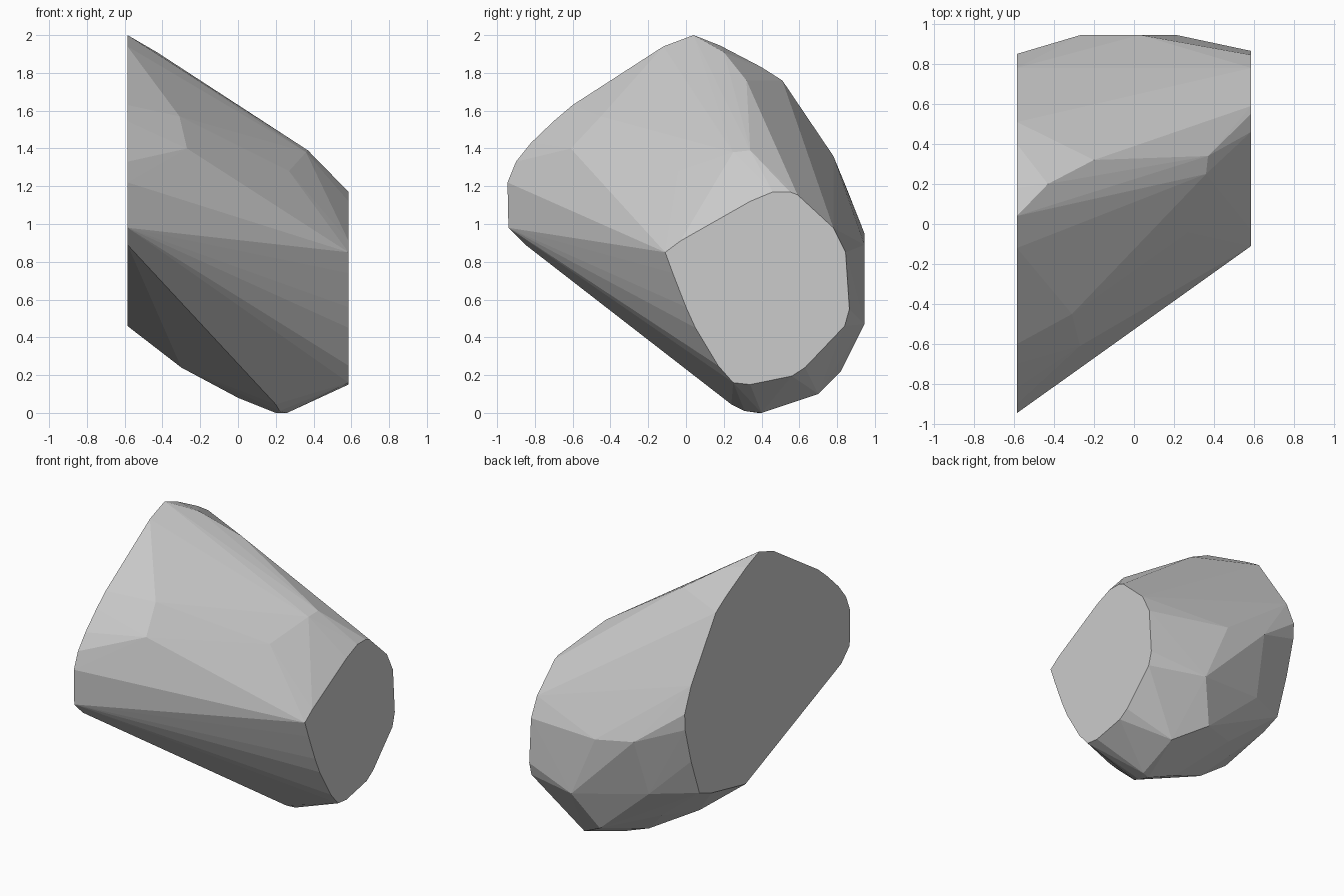
import bpy
import bmesh
import math

HALF_WIDTH = 0.585

# Large flat end cap outline (y, z) on the left side
left_cap = [
    (-0.945, 1.22), (-0.90, 1.33), (-0.82, 1.43), (-0.70, 1.545), (-0.60, 1.63),
    (-0.24, 1.86), (-0.12, 1.94), (0.04, 2.0), (0.18, 1.945), (0.40, 1.83),
    (0.51, 1.76), (0.78, 1.36), (0.85, 1.19), (0.845, 1.08), (0.78, 0.84),
    (0.69, 0.59), (0.56, 0.54), (0.19, 0.46), (-0.85, 0.89), (-0.94, 0.98),
]

# Smaller flat end cap outline (y, z) on the right side
right_cap = [
    (-0.11, 0.85), (-0.03, 0.91), (0.34, 1.12), (0.46, 1.17), (0.55, 1.17),
    (0.59, 1.155), (0.78, 0.98), (0.845, 0.85), (0.865, 0.55), (0.84, 0.46),
    (0.63, 0.24), (0.56, 0.195), (0.34, 0.15), (0.25, 0.16), (0.17, 0.25),
    (0.05, 0.45), (0.0, 0.56), (-0.07, 0.74),
]

# Corners of the chipped faces between the caps: front, ridge, back, underside
chips = [
    (-0.27, -0.61, 1.40), (-0.31, -0.45, 1.57), (0.27, -0.04, 1.28),
    (0.36, 0.25, 1.38), (0.37, 0.34, 1.39), (-0.43, 0.20, 1.91), (-0.20, 0.32, 1.76),
    (-0.265, 0.945, 0.95), (0.03, 0.945, 0.89), (0.21, 0.945, 0.47),
    (-0.30, 0.83, 0.56), (0.08, 0.82, 0.22), (-0.25, 0.62, 0.32),
    (0.28, 0.70, 0.10), (0.26, 0.40, 0.0), (0.20, 0.38, 0.0),
    (0.22, 0.31, 0.01), (0.20, 0.24, 0.045), (0.0, 0.40, 0.08), (-0.30, 0.28, 0.24),
]

# Wrap all corners in one faceted convex rock fragment
bm = bmesh.new()
for x, outline in ((-HALF_WIDTH, left_cap), (HALF_WIDTH, right_cap)):
    for y, z in outline:
        bm.verts.new((x, y, z))
for corner in chips:
    bm.verts.new(corner)
hull = bmesh.ops.convex_hull(bm, input=bm.verts[:])
inside = {g for g in hull["geom_interior"] + hull["geom_unused"]
          if isinstance(g, bmesh.types.BMVert)}
bmesh.ops.delete(bm, geom=list(inside), context="VERTS")

# Merge the triangles of the flat caps
bmesh.ops.dissolve_limit(bm, angle_limit=math.radians(0.5),
                         verts=bm.verts[:], edges=bm.edges[:])
bmesh.ops.recalc_face_normals(bm, faces=bm.faces[:])

mesh = bpy.data.meshes.new("rock_fragment")
bm.to_mesh(mesh)
bm.free()
rock = bpy.data.objects.new("rock_fragment", mesh)
bpy.context.collection.objects.link(rock)
